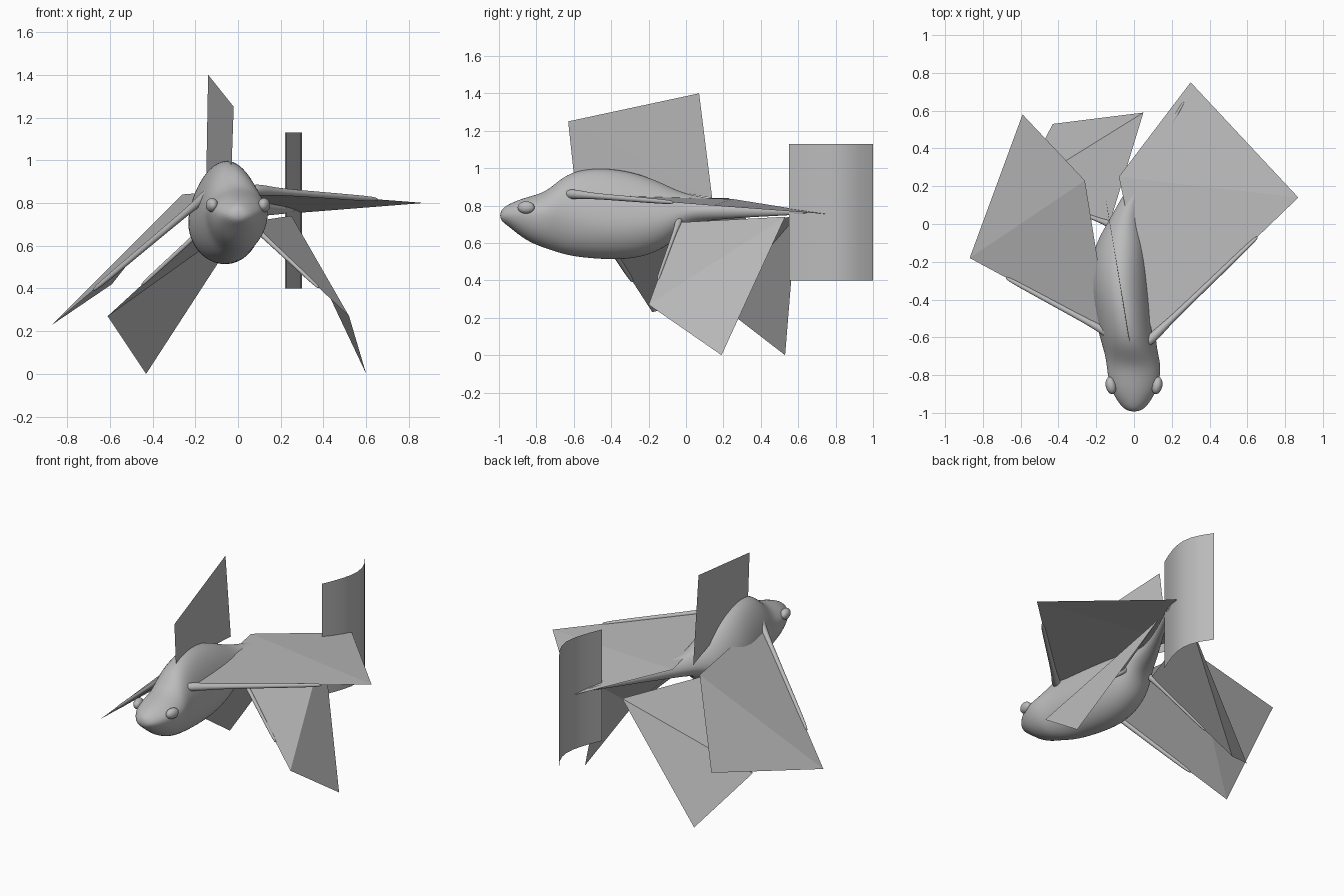
import bpy
import bmesh
import math
from mathutils import Vector

cube = bpy.data.objects.get("Cube")
if cube:
    bpy.data.objects.remove(cube, do_unlink=True)

grey = bpy.data.materials.new("plain_grey")
grey.use_nodes = True
grey.diffuse_color = (0.5, 0.5, 0.5, 1)
grey.node_tree.nodes["Principled BSDF"].inputs["Base Color"].default_value = (0.5, 0.5, 0.5, 1)


def add_mesh(name, points, faces, smooth=False):
    mesh = bpy.data.meshes.new(name)
    mesh.from_pydata(points, [], faces)
    bm = bmesh.new()
    bm.from_mesh(mesh)
    bmesh.ops.recalc_face_normals(bm, faces=bm.faces)
    bm.to_mesh(mesh)
    bm.free()
    mesh.materials.append(grey)
    for poly in mesh.polygons:
        poly.use_smooth = smooth
    obj = bpy.data.objects.new(name, mesh)
    bpy.context.collection.objects.link(obj)
    return obj


def loft(name, rings):
    """Skin a list of equal-length point loops and cap both ends."""
    n = len(rings[0])
    points = [p for ring in rings for p in ring]
    faces = [(r * n + i, r * n + (i + 1) % n, (r + 1) * n + (i + 1) % n, (r + 1) * n + i)
             for r in range(len(rings) - 1) for i in range(n)]
    faces += [tuple(range(n)), tuple(range(len(points) - n, len(points)))]
    obj = add_mesh(name, points, faces, True)
    sub = obj.modifiers.new("smooth", 'SUBSURF')
    sub.levels = sub.render_levels = 2
    return obj


# Body stations: y, centre x, widest z, half width, top z, bottom z
STATIONS = [
    (-0.995, 0.00, 0.745, 0.035, 0.775, 0.72),
    (-0.95, 0.00, 0.75, 0.085, 0.81, 0.69),
    (-0.86, 0.00, 0.77, 0.135, 0.845, 0.61),
    (-0.76, 0.00, 0.76, 0.148, 0.87, 0.57),
    (-0.70, -0.01, 0.76, 0.145, 0.92, 0.55),
    (-0.62, -0.03, 0.75, 0.15, 0.985, 0.525),
    (-0.48, -0.05, 0.72, 0.165, 1.01, 0.51),
    (-0.32, -0.07, 0.71, 0.175, 0.995, 0.505),
    (-0.18, -0.07, 0.72, 0.16, 0.95, 0.535),
    (-0.07, -0.06, 0.74, 0.13, 0.895, 0.60),
    (0.00, -0.05, 0.77, 0.095, 0.865, 0.70),
    (0.12, -0.02, 0.78, 0.06, 0.84, 0.72),
    (0.30, 0.07, 0.775, 0.035, 0.815, 0.735),
    (0.50, 0.18, 0.77, 0.022, 0.79, 0.745),
    (0.66, 0.27, 0.765, 0.01, 0.775, 0.755),
]
SIDES = 16
body_rings = []
for y, cx, cz, w, top, bottom in STATIONS:
    ring = []
    for i in range(SIDES):
        a = math.tau * i / SIDES
        s, c = math.sin(a), math.cos(a)
        narrow = 1 - 0.15 * max(s, 0)
        ring.append((cx + w * c * narrow, y, cz + s * ((top - cz) if s > 0 else (cz - bottom))))
    body_rings.append(ring)
loft("body", body_rings)


# Eyes
for side, label in ((1, "left"), (-1, "right")):
    bpy.ops.mesh.primitive_uv_sphere_add(segments=24, ring_count=12, radius=1,
                                         location=(side * 0.122, -0.855, 0.79))
    eye = bpy.context.object
    eye.name = label + "_eye"
    eye.scale = (0.028, 0.046, 0.033)
    eye.rotation_euler.z = -side * 0.2
    eye.data.materials.append(grey)
    bpy.ops.object.shade_smooth()


# Flat fins: front root, front tip, rear tip, rear root
FINS = {
    "left_wing_fin": [(0.10, -0.60, 0.86), (0.87, 0.14, 0.80), (0.30, 0.75, 0.755), (-0.08, 0.25, 0.835)],
    "right_wing_fin": [(-0.13, -0.58, 0.85), (-0.87, -0.18, 0.23), (-0.59, 0.58, 0.42), (-0.26, 0.23, 0.84)],
    "left_belly_fin": [(0.05, -0.04, 0.71), (0.52, -0.20, 0.27), (0.60, 0.19, 0.0), (0.25, 0.53, 0.74)],
    "right_belly_fin": [(-0.13, 0.0, 0.71), (-0.61, 0.18, 0.27), (-0.43, 0.53, 0.0), (0.05, 0.59, 0.74)],
    "back_fin": [(-0.03, -0.60, 0.97), (-0.02, -0.63, 1.25), (-0.14, 0.07, 1.40), (-0.15, 0.14, 0.84)],
}
for name, corners in FINS.items():
    add_mesh(name, corners, [(0, 1, 3), (1, 2, 3)])


# Tapered spines along the leading edges of the paired fins
def spine(name, start, end, radius):
    start, end = Vector(start), Vector(end)
    axis = end - start
    u = axis.cross((0, 0, 1)).normalized()
    v = axis.cross(u).normalized()
    rings = []
    for t, r in ((-0.08, 1.5), (0.05, 1.4), (0.15, 0.9), (0.5, 0.8), (0.9, 0.7), (0.98, 0.5), (1.0, 0.2)):
        centre = start + axis * t
        rings.append([centre + (u * math.cos(a) + v * math.sin(a)) * r * radius
                      for a in (math.tau * k / 8 for k in range(8))])
    loft(name, rings)


for name, reach, radius in (("left_wing", 0.72, 0.02), ("right_wing", 0.74, 0.02),
                            ("left_belly", 0.70, 0.014), ("right_belly", 0.67, 0.014)):
    root, tip = (Vector(p) for p in FINS[name + "_fin"][:2])
    spine(name + "_spine", root, root.lerp(tip, reach), radius)


# Curved tail fin
curve = [(0.225, 0.55), (0.255, 0.62), (0.28, 0.69), (0.295, 0.75), (0.30, 0.81),
         (0.29, 0.87), (0.265, 0.93), (0.22, 1.0)]
tail_points = [(x, y, z) for x, y in curve for z in (0.40, 1.13)]
add_mesh("tail_fin", tail_points,
         [(2 * i, 2 * i + 2, 2 * i + 3, 2 * i + 1) for i in range(len(curve) - 1)], True)
